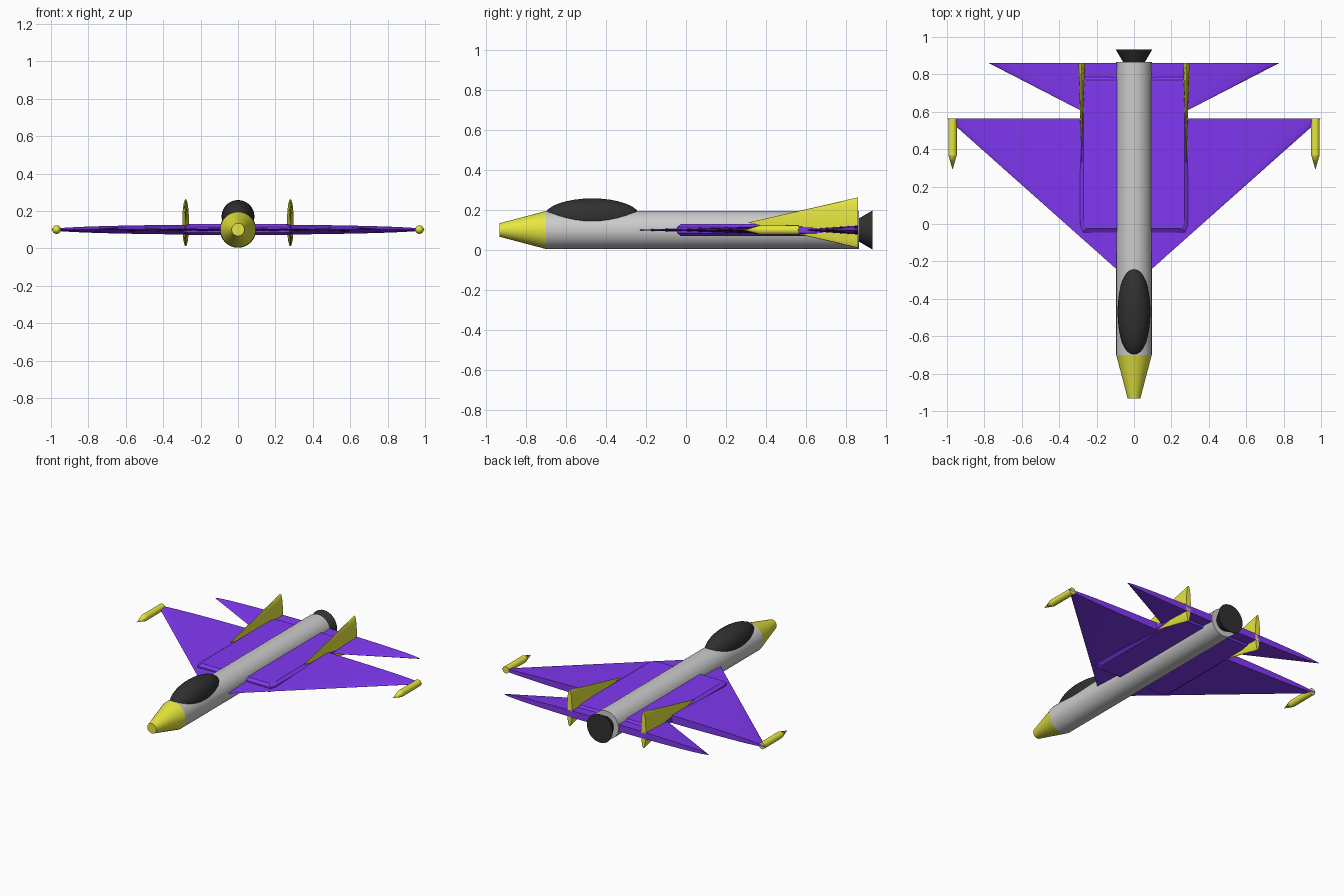
import bpy, bmesh
from math import pi, radians

if "Cube" in bpy.data.objects:
    bpy.data.objects.remove(bpy.data.objects["Cube"])


def material(name, rgb):
    m = bpy.data.materials.new(name)
    m.diffuse_color = (*rgb, 1)
    m.use_nodes = True
    m.node_tree.nodes["Principled BSDF"].inputs["Base Color"].default_value = m.diffuse_color
    return m


BLUE = material("blue", (0.22, 0.04, 0.9))
YELLOW = material("yellow", (0.8, 0.8, 0.05))
BLACK = material("black", (0.03, 0.03, 0.03))


def finish(obj, name, mat, smooth=True):
    obj.name = name
    if mat:
        obj.data.materials.append(mat)
    bpy.ops.object.transform_apply(location=False, rotation=True, scale=True)
    if smooth:
        bpy.ops.object.shade_smooth_by_angle(angle=radians(30))
    return obj


def taper(name, mat, x, z, y_front, y_rear, r_front, r_rear, sx=1, sz=1, sides=32):
    """Cone or tube along y; sx and sz flatten its cross-section."""
    bpy.ops.mesh.primitive_cone_add(
        vertices=sides, radius1=r_rear, radius2=r_front, depth=y_rear - y_front,
        location=(x, (y_front + y_rear) / 2, z), rotation=(pi / 2, 0, 0))
    obj = bpy.context.object
    obj.scale = (sx, sz, 1)
    return finish(obj, name, mat)


# Fuselage, nose and exhaust
taper("fuselage", None, 0, 0.1, -0.70, 0.865, 0.095, 0.095)
taper("nose", YELLOW, 0, 0.1, -0.932, -0.70, 0.034, 0.095)
taper("exhaust", BLACK, 0, 0.1, 0.86, 0.932, 0.055, 0.097)

# Canopy bubble
bpy.ops.mesh.primitive_uv_sphere_add(segments=32, ring_count=16, location=(0, -0.47, 0.17))
bpy.context.object.scale = (0.088, 0.238, 0.088)
finish(bpy.context.object, "canopy", BLACK)

# Delta wing and tailplane: cones squashed flat
taper("main_wing", BLUE, 0, 0.1, -0.325, 0.565, 0, 1, 1.0, 0.027, 48)
taper("tailplane", BLUE, 0, 0.1, 0.46, 0.86, 0, 1, 0.775, 0.024, 48)

# Flat centre body with chamfered edges, lofted from rectangular layers
bm = bmesh.new()
layers = []
for z, inset in ((0.07, 0.02), (0.085, 0), (0.115, 0), (0.13, 0.02)):
    hx, y0, y1 = 0.29 - inset, -0.045 + inset, 0.79 - inset
    c = 0.015
    outline = [(-hx + c, y0), (hx - c, y0), (hx, y0 + 3 * c), (hx, y1 - 3 * c),
               (hx - c, y1), (-hx + c, y1), (-hx, y1 - 3 * c), (-hx, y0 + 3 * c)]
    layers.append([bm.verts.new((x, y, z)) for x, y in outline])
for low, high in zip(layers, layers[1:]):
    for i in range(8):
        j = (i + 1) % 8
        bm.faces.new((low[i], low[j], high[j], high[i]))
bm.faces.new(layers[0][::-1])
bm.faces.new(layers[-1])
mesh = bpy.data.meshes.new("centre_body")
bm.to_mesh(mesh)
bm.free()
mesh.materials.append(BLUE)
bpy.context.collection.objects.link(bpy.data.objects.new("centre_body", mesh))

# Fins and wing-tip missiles on both sides
for side, s in (("left", -1), ("right", 1)):
    taper(f"{side}_fin", YELLOW, s * 0.28, 0.137, 0.31, 0.86, 0, 1, 0.018, 0.126)
    taper(f"{side}_missile_body", YELLOW, s * 0.97, 0.1, 0.37, 0.565, 0.023, 0.023)
    taper(f"{side}_missile_tip", YELLOW, s * 0.97, 0.1, 0.29, 0.37, 0, 0.023)
